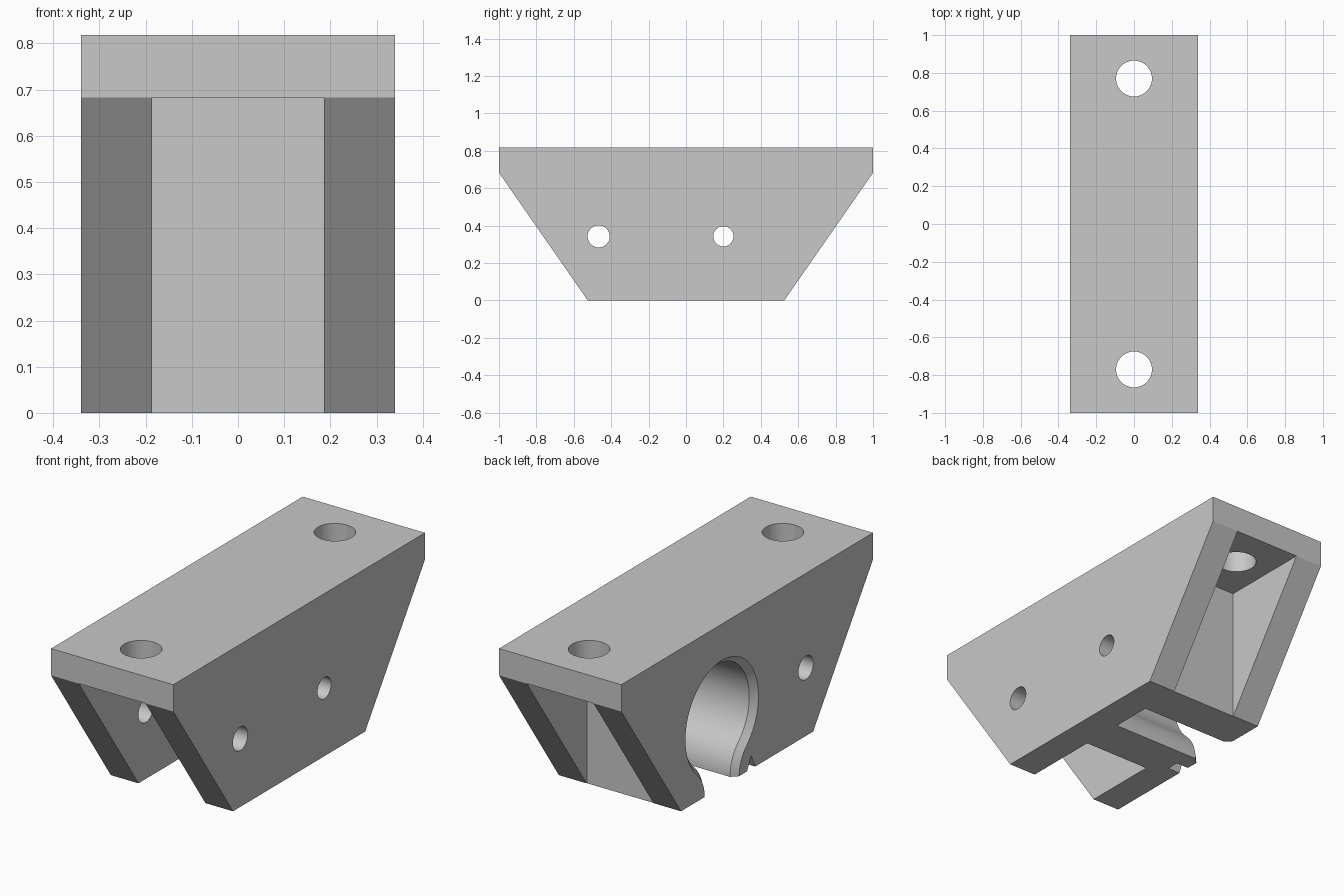
import bpy
import bmesh
from math import sin, cos, pi, atan2

if "Cube" in bpy.data.objects:
    bpy.data.objects.remove(bpy.data.objects["Cube"])

HALF_W, HEIGHT, PLATE_Z = 0.34, 0.818, 0.683
POCKET_W = 0.186
BORE_Y, BORE_Z, BORE_R = 0.2, 0.345, 0.26


def loft(name, rings):
    """Closed solid through a list of equal-length point rings."""
    bm = bmesh.new()
    loops = [[bm.verts.new(p) for p in ring] for ring in rings]
    n = len(loops[0])
    for a, b in zip(loops, loops[1:]):
        for i in range(n):
            j = (i + 1) % n
            bm.faces.new((a[i], a[j], b[j], b[i]))
    bm.faces.new(loops[0])
    bm.faces.new(loops[-1])
    bmesh.ops.recalc_face_normals(bm, faces=bm.faces)
    mesh = bpy.data.meshes.new(name)
    bm.to_mesh(mesh)
    bm.free()
    obj = bpy.data.objects.new(name, mesh)
    bpy.context.collection.objects.link(obj)
    return obj


def prism_x(name, profile, x0, x1):
    return loft(name, [[(x, y, z) for y, z in profile] for x in (x0, x1)])


def circle(cx, cy, r, n=48):
    return [(cx + r * cos(2 * pi * i / n), cy + r * sin(2 * pi * i / n)) for i in range(n)]


def box_profile(y0, y1, z0, z1):
    return [(y0, z0), (y1, z0), (y1, z1), (y0, z1)]


def keyhole(grow):
    """Round bore flaring through rounded lips into a neck open at the bottom."""
    lip_y, lip_r = 0.312, 0.205          # lip arc centre offset and radius
    r, lr = BORE_R + grow, lip_r - grow
    tilt = atan2(BORE_Z, lip_y)          # direction from lip centre to bore centre
    half = [(lip_y - lr, -0.1)]
    half += [(lip_y - lr * cos(tilt * i / 12), lr * sin(tilt * i / 12)) for i in range(12)]
    sweep = pi / 2 + tilt
    half += [(r * cos(-tilt + sweep * i / 36), BORE_Z + r * sin(-tilt + sweep * i / 36))
             for i in range(37)]
    right = [(BORE_Y + y, z) for y, z in half]
    left = [(BORE_Y - y, z) for y, z in half[-2::-1]]
    return right + left


# Main bracket block: top plate edge with sloping ends
outline = [(-0.525, 0), (0.525, 0), (1, PLATE_Z), (1, HEIGHT), (-1, HEIGHT), (-1, PLATE_Z)]
bracket = prism_x("bracket_body", outline, -HALF_W, HALF_W)

# End pockets between the side walls
cutters = [
    prism_x("front_pocket", box_profile(-1.1, -0.13, -0.1, PLATE_Z), -POCKET_W, POCKET_W),
    prism_x("back_pocket", box_profile(0.523, 1.1, -0.1, PLATE_Z), -POCKET_W, POCKET_W),
]

# Blind keyhole bore with a chamfered mouth
cutters.append(loft("keyhole_bore", [
    [(x, y, z) for y, z in keyhole(grow)]
    for x, grow in ((-0.35, 0.04), (-0.31, 0), (POCKET_W, 0))]))

# Cross holes and the small marker notch
cutters += [
    prism_x("axle_hole", circle(BORE_Y, 0.343, 0.054), 0.1, 0.4),
    prism_x("cross_hole", circle(-0.467, 0.343, 0.059), -0.4, 0.4),
    prism_x("marker_notch", [(-0.079, -0.03), (0.015, -0.03), (-0.032, 0.067)], -0.4, -0.27),
]

# Mounting holes through the top plate
for side, y in (("front", -0.77), ("back", 0.77)):
    ring = circle(0, y, 0.095)
    cutters.append(loft(side + "_mount_hole", [[(px, py, z) for px, py in ring] for z in (0.6, 0.9)]))

# Cut everything out and discard the cutters
bpy.ops.object.select_all(action='DESELECT')
bpy.context.view_layer.objects.active = bracket
bracket.select_set(True)
for cutter in cutters:
    mod = bracket.modifiers.new(cutter.name, 'BOOLEAN')
    mod.operation = 'DIFFERENCE'
    mod.solver = 'EXACT'
    mod.object = cutter
    bpy.ops.object.modifier_apply(modifier=mod.name)
    bpy.data.objects.remove(cutter)

# Plain grey plastic
grey = bpy.data.materials.new("light_grey")
grey.use_nodes = True
colour = (0.58, 0.58, 0.58, 1)
grey.diffuse_color = colour
grey.node_tree.nodes["Principled BSDF"].inputs["Base Color"].default_value = colour
bracket.data.materials.clear()
bracket.data.materials.append(grey)

bpy.ops.object.shade_smooth_by_angle(angle=pi / 6)
